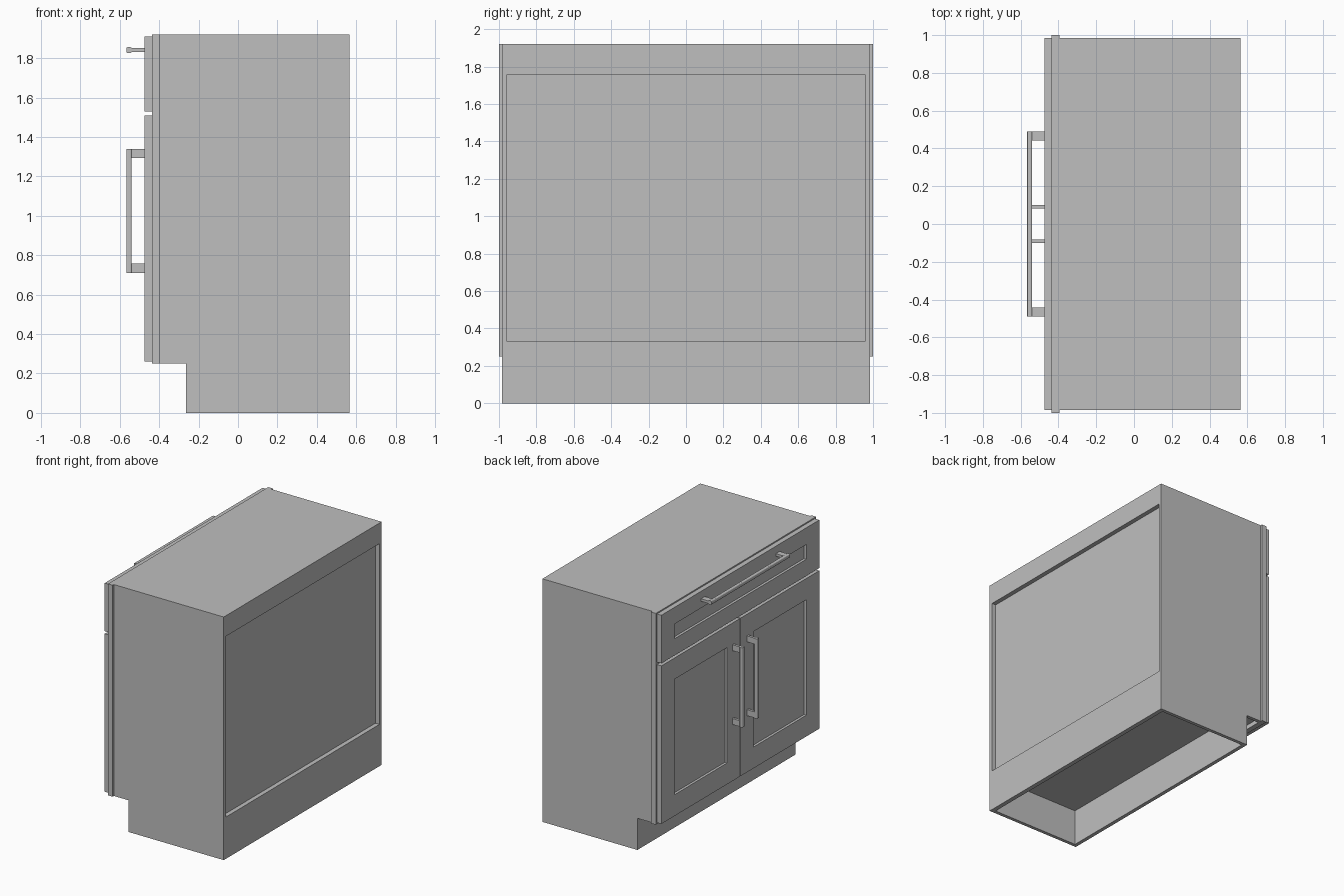
import bpy, bmesh
from mathutils import Vector

cube = bpy.data.objects.get("Cube")
if cube:
    bpy.data.objects.remove(cube, do_unlink=True)

grey = bpy.data.materials.new("cabinet grey")
grey.use_nodes = True
grey.diffuse_color = (0.52, 0.52, 0.52, 1)
grey.node_tree.nodes["Principled BSDF"].inputs["Base Color"].default_value = (0.52, 0.52, 0.52, 1)


def add_object(name, bm):
    mesh = bpy.data.meshes.new(name)
    bmesh.ops.recalc_face_normals(bm, faces=bm.faces)
    bm.to_mesh(mesh)
    bm.free()
    mesh.materials.append(grey)
    ob = bpy.data.objects.new(name, mesh)
    bpy.context.collection.objects.link(ob)
    return ob


def add_box(bm, x, y, z):
    """Box given by its (low, high) range on each axis."""
    verts = bmesh.ops.create_cube(bm, size=1)["verts"]
    for v in verts:
        v.co = Vector([(r[0] + r[1]) / 2 + c * (r[1] - r[0]) for c, r in zip(v.co, (x, y, z))])
    return verts


def box(name, x, y, z):
    bm = bmesh.new()
    add_box(bm, x, y, z)
    return add_object(name, bm)


def mirrored(r, s):
    return tuple(sorted((s * r[0], s * r[1])))


def shaker_front(name, y, z, stile, rail, depth=0.02):
    """Slab facing -x with a sunk centre panel."""
    bm = bmesh.new()
    add_box(bm, (-0.475, -0.436), y, z)
    face = min(bm.faces, key=lambda f: f.calc_center_median().x)
    bmesh.ops.inset_individual(bm, faces=[face], thickness=0.03)
    cy, cz = sum(y) / 2, sum(z) / 2
    for v in face.verts:
        v.co.y = y[0] + stile if v.co.y < cy else y[1] - stile
        v.co.z = z[0] + rail if v.co.z < cz else z[1] - rail
    # Sink the panel with straight walls
    inner = bmesh.ops.extrude_discrete_faces(bm, faces=[face])["faces"][0]
    for v in inner.verts:
        v.co.x += depth
    return add_object(name, bm)


def handle(name, bar, post, vertical):
    """Rounded bar on two flat posts; bar and post are ranges (length, width)."""
    (a, b), (w0, w1) = bar
    bm = bmesh.new()
    length, width = (a, b), (w0, w1)
    add_box(bm, (-0.566, -0.54), *((width, length) if vertical else (length, width)))
    axis = 2 if vertical else 1
    edges = [e for e in bm.edges if abs((e.verts[0].co - e.verts[1].co)[axis]) > 0.1]
    bmesh.ops.bevel(bm, geom=edges, offset=0.007, segments=3, affect='EDGES', profile=0.5)
    for end in ((a, a + 0.047), (b - 0.047, b)):
        add_box(bm, (-0.545, -0.47), *((post, end) if vertical else (end, post)))
    return add_object(name, bm)


# Side panels with a toe notch
for side, s in (("left", 1), ("right", -1)):
    bm = bmesh.new()
    outline = [(0.565, 0), (0.565, 1.92), (-0.395, 1.92), (-0.395, 0.25), (-0.265, 0.25), (-0.265, 0)]
    f = bm.faces.new([bm.verts.new((x, s * 0.985, z)) for x, z in outline])
    ext = bmesh.ops.extrude_face_region(bm, geom=[f])["geom"]
    bmesh.ops.translate(bm, vec=(0, -s * 0.027, 0),
                        verts=[g for g in ext if isinstance(g, bmesh.types.BMVert)])
    add_object("side_panel_" + side, bm)

# Carcass panels
Y = (-0.958, 0.958)
box("top_panel", (-0.395, 0.565), Y, (1.885, 1.92))
box("bottom_panel", (-0.395, 0.53), Y, (0.285, 0.32))
box("back_panel", (0.51, 0.53), Y, (0.285, 1.89))
box("back_top_rail", (0.53, 0.565), Y, (1.757, 1.92))
box("back_bottom_rail", (0.53, 0.565), Y, (0, 0.33))
box("toe_kick", (-0.265, -0.235), Y, (0, 0.285))

# Face frame behind the doors
FX = (-0.436, -0.395)
for side, s in (("left", 1), ("right", -1)):
    box("frame_stile_" + side, FX, mirrored((0.92, 1.0), s), (0.25, 1.92))
for name, z in (("bottom", (0.25, 0.32)), ("middle", (1.47, 1.57)), ("top", (1.85, 1.92))):
    box("frame_rail_" + name, FX, (-0.92, 0.92), z)
box("frame_mullion", FX, (-0.04, 0.04), (0.32, 1.47))

# Doors, drawer front and handles
for side, s in (("left", 1), ("right", -1)):
    shaker_front("door_" + side, mirrored((0.004, 0.985), s), (0.262, 1.51), 0.162, 0.168)
    handle("door_handle_" + side, ((0.71, 1.34), mirrored((0.076, 0.106), s)),
           mirrored((0.081, 0.101), s), True)
shaker_front("drawer_front", (-0.985, 0.985), (1.53, 1.91), 0.162, 0.132)
handle("drawer_handle", ((-0.49, 0.49), (1.826, 1.856)), (1.831, 1.851), False)
